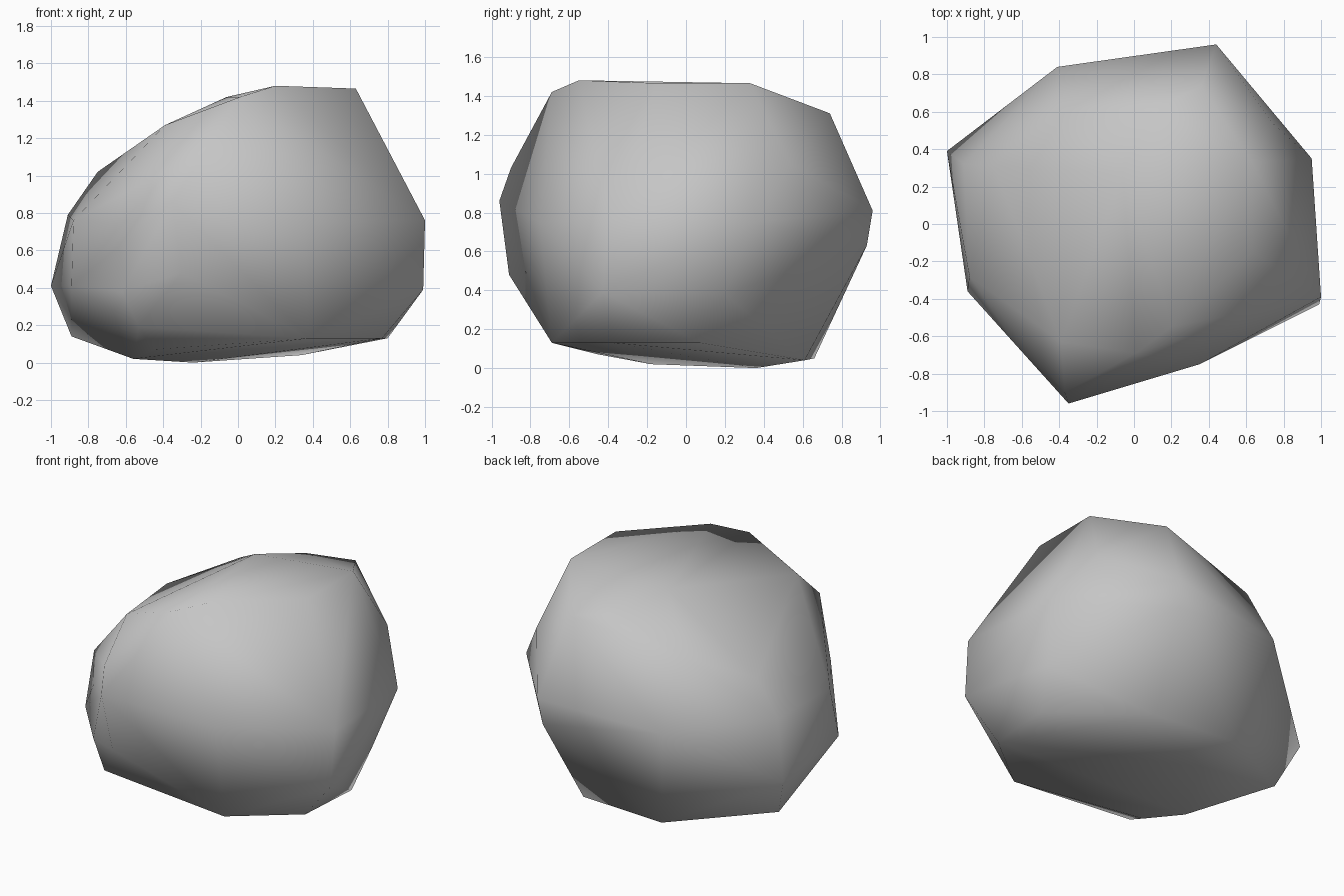
import bpy
import bmesh

old_cube = bpy.data.objects.get("Cube")
if old_cube:
    bpy.data.objects.remove(old_cube, do_unlink=True)


def make_material(name, colour):
    material = bpy.data.materials.new(name)
    material.use_nodes = True
    material.diffuse_color = colour
    material.node_tree.nodes["Principled BSDF"].inputs["Base Color"].default_value = colour
    return material


# Corner points of the boulder, grouped from the ground up
base = [(-.24, .36, 0), (-.56, -.18, .02), (-.45, -.45, .07),
        (-.28, .66, .05), (.34, .61, .04)]
lower_edge = [(-.53, -.67, .19), (.38, -.69, .13), (.77, -.38, .13),
              (.8, .07, .13), (-.89, .28, .14)]
lower_sides = [(-1, .39, .41), (-.89, -.36, .41), (-.62, -.66, .38),
               (-.3, -.91, .48), (.99, -.43, .39), (.86, .2, .38)]
waist = [(-.91, .32, .79), (-.88, -.28, .76), (-.62, -.66, .74),
         (-.35, -.96, .86), (.35, -.75, .75), (1, -.39, .76),
         (.95, .35, .75), (.44, .96, .81), (.42, .93, .63), (-.41, .84, .75)]
shoulders = [(-.75, .31, 1.02), (-.39, -.63, 1.27), (-.37, -.9, 1.03),
             (.74, .54, 1.05), (-.4, .6, 1.18)]
crown = [(.01, -.69, 1.42), (.2, -.55, 1.48), (.63, -.15, 1.465),
         (.63, .33, 1.465), (.36, .74, 1.31), (.09, .6, 1.34),
         (-.06, .27, 1.42)]

# Wrap the points in one closed faceted skin
bm = bmesh.new()
for band in (base, lower_edge, lower_sides, waist, shoulders, crown):
    for point in band:
        bm.verts.new(point)
bmesh.ops.convex_hull(bm, input=list(bm.verts))
loose = [vert for vert in bm.verts if not vert.link_faces]
bmesh.ops.delete(bm, geom=loose, context="VERTS")
bmesh.ops.recalc_face_normals(bm, faces=list(bm.faces))

# Soft shading over the coarse skin
for face in bm.faces:
    face.smooth = True

mesh = bpy.data.meshes.new("boulder")
bm.to_mesh(mesh)
bm.free()
mesh.materials.append(make_material("stone grey", (.56, .56, .56, 1)))

boulder = bpy.data.objects.new("boulder", mesh)
bpy.context.collection.objects.link(boulder)
